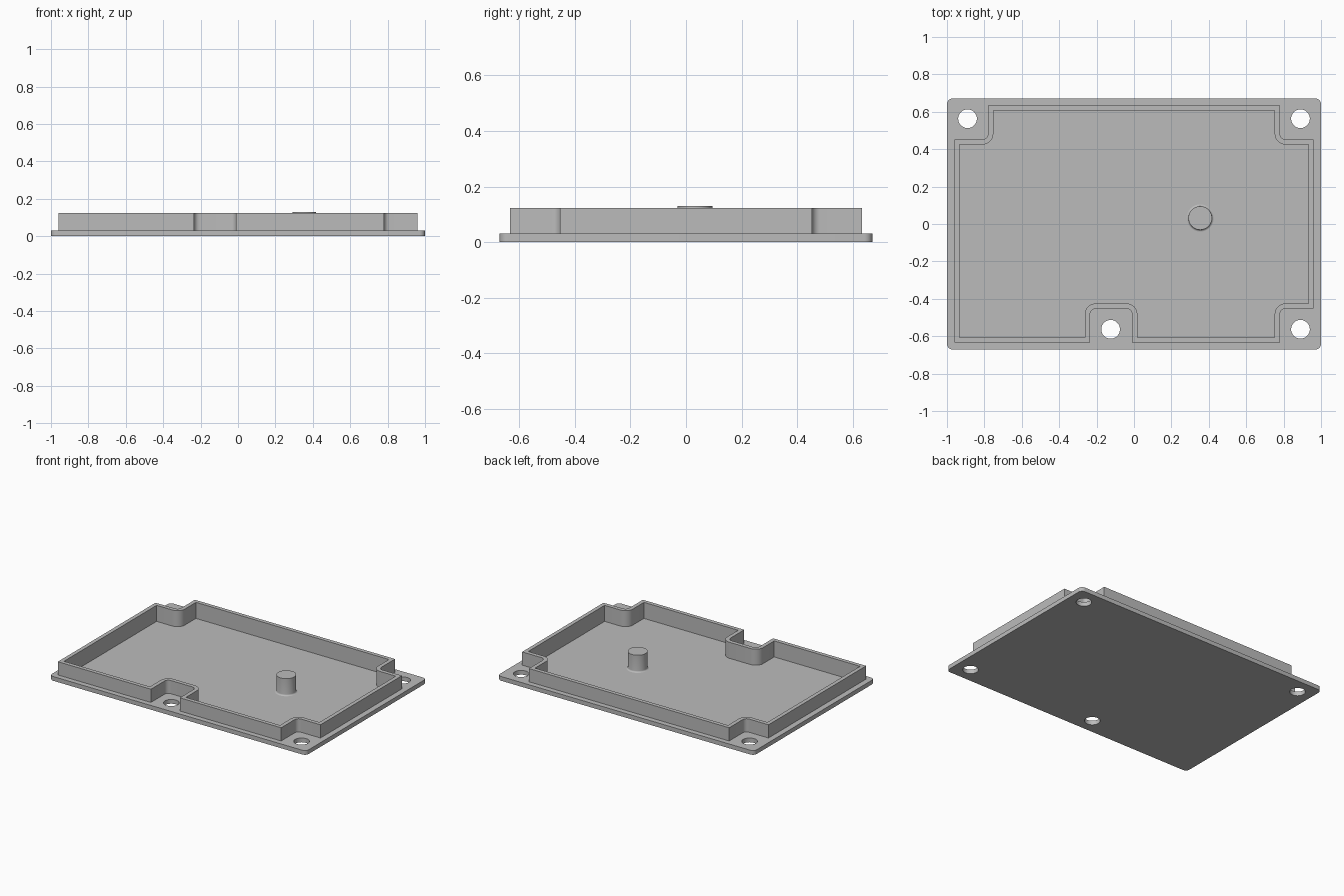
import bpy, bmesh, math
from mathutils import Vector

if "Cube" in bpy.data.objects:
    bpy.data.objects.remove(bpy.data.objects["Cube"])

grey = bpy.data.materials.new("plain grey")
grey.use_nodes = True
grey.diffuse_color = (0.5, 0.5, 0.5, 1)
grey.node_tree.nodes["Principled BSDF"].inputs["Base Color"].default_value = grey.diffuse_color

PLATE_TOP, WALL_TOP, FLOOR = 0.03, 0.123, 0.01


def rounded(corners, steps=8):
    """Outline from (x, y, radius) corners, with each radius drawn as an arc."""
    out = []
    for i, (x, y, r) in enumerate(corners):
        p = Vector((x, y))
        if r == 0:
            out.append(p)
            continue
        a = (Vector(corners[i - 1][:2]) - p).normalized()
        b = (Vector(corners[(i + 1) % len(corners)][:2]) - p).normalized()
        centre = p + (a + b) * r
        for s in range(steps + 1):
            t = math.pi / 2 * s / steps
            out.append(centre - b * r * math.cos(t) - a * r * math.sin(t))
    return out


def add_object(name, bm):
    bmesh.ops.recalc_face_normals(bm, faces=bm.faces[:])
    mesh = bpy.data.meshes.new(name)
    bm.to_mesh(mesh)
    bm.free()
    mesh.materials.append(grey)
    obj = bpy.data.objects.new(name, mesh)
    bpy.context.collection.objects.link(obj)
    return obj


def prism(name, outline, z0, z1):
    bm = bmesh.new()
    face = bm.faces.new([bm.verts.new((p.x, p.y, z0)) for p in outline])
    top = bmesh.ops.extrude_face_region(bm, geom=[face])["geom"]
    bmesh.ops.translate(bm, vec=(0, 0, z1 - z0),
                        verts=[g for g in top if isinstance(g, bmesh.types.BMVert)])
    return add_object(name, bm)


def lathe(name, profile, x, y, sides=48):
    bm = bmesh.new()
    rings = [[bm.verts.new((x + r * math.cos(math.tau * i / sides),
                            y + r * math.sin(math.tau * i / sides), z))
              for i in range(sides)] for r, z in profile]
    for low, high in zip(rings, rings[1:]):
        for i in range(sides):
            j = (i + 1) % sides
            bm.faces.new((low[i], low[j], high[j], high[i]))
    bm.faces.new(rings[0])
    bm.faces.new(rings[-1])
    return add_object(name, bm)


def combine(target, tool, operation):
    bpy.context.view_layer.objects.active = target
    mod = target.modifiers.new(operation.lower(), "BOOLEAN")
    mod.operation, mod.object, mod.solver = operation, tool, "EXACT"
    bpy.ops.object.modifier_apply(modifier=mod.name)
    bpy.data.objects.remove(tool)


def wall_outline(d):
    """Wall path inset by d, stepping in around the four screw holes."""
    x, y, r = 0.96 - d, 0.634 - d, 0.03 + d
    nx, ny = 0.78 - d, 0.453 - d
    left, right = -0.235 - d, -0.01 + d
    return rounded([
        (-x, -y, 0), (left, -y, 0), (left, -ny, r), (right, -ny, r), (right, -y, 0),
        (nx, -y, 0), (nx, -ny, r), (x, -ny, 0),
        (x, ny, 0), (nx, ny, r), (nx, y, 0),
        (-nx, y, 0), (-nx, ny, r), (-x, ny, 0)])


# Base plate with the raised wall, hollowed to a thin floor
plate = [(-1, -0.671, 0.03), (1, -0.671, 0.03), (1, 0.671, 0.03), (-1, 0.671, 0.03)]
body = prism("lid_body", rounded(plate), 0, PLATE_TOP)
combine(body, prism("wall", wall_outline(0), FLOOR / 2, WALL_TOP), "UNION")
combine(body, prism("pocket", wall_outline(0.028), FLOOR, 0.2), "DIFFERENCE")

# Screw holes
for hx, hy in [(-0.89, 0.563), (0.89, 0.563), (0.89, -0.563), (-0.125, -0.563)]:
    combine(body, lathe("hole", [(0.05, -0.1), (0.05, 0.1)], hx, hy), "DIFFERENCE")

# Centre post with a small flared foot
foot = [(0.073 - 0.01 * math.sin(t), FLOOR + 0.01 * (1 - math.cos(t)))
        for t in (math.pi / 8 * i for i in range(5))]
post = lathe("post", foot + [(0.063, 0.13)], 0.354, 0.032)

for obj in (body, post):
    bpy.ops.object.select_all(action="DESELECT")
    obj.select_set(True)
    bpy.context.view_layer.objects.active = obj
    bpy.ops.object.shade_smooth_by_angle(angle=math.radians(30))
